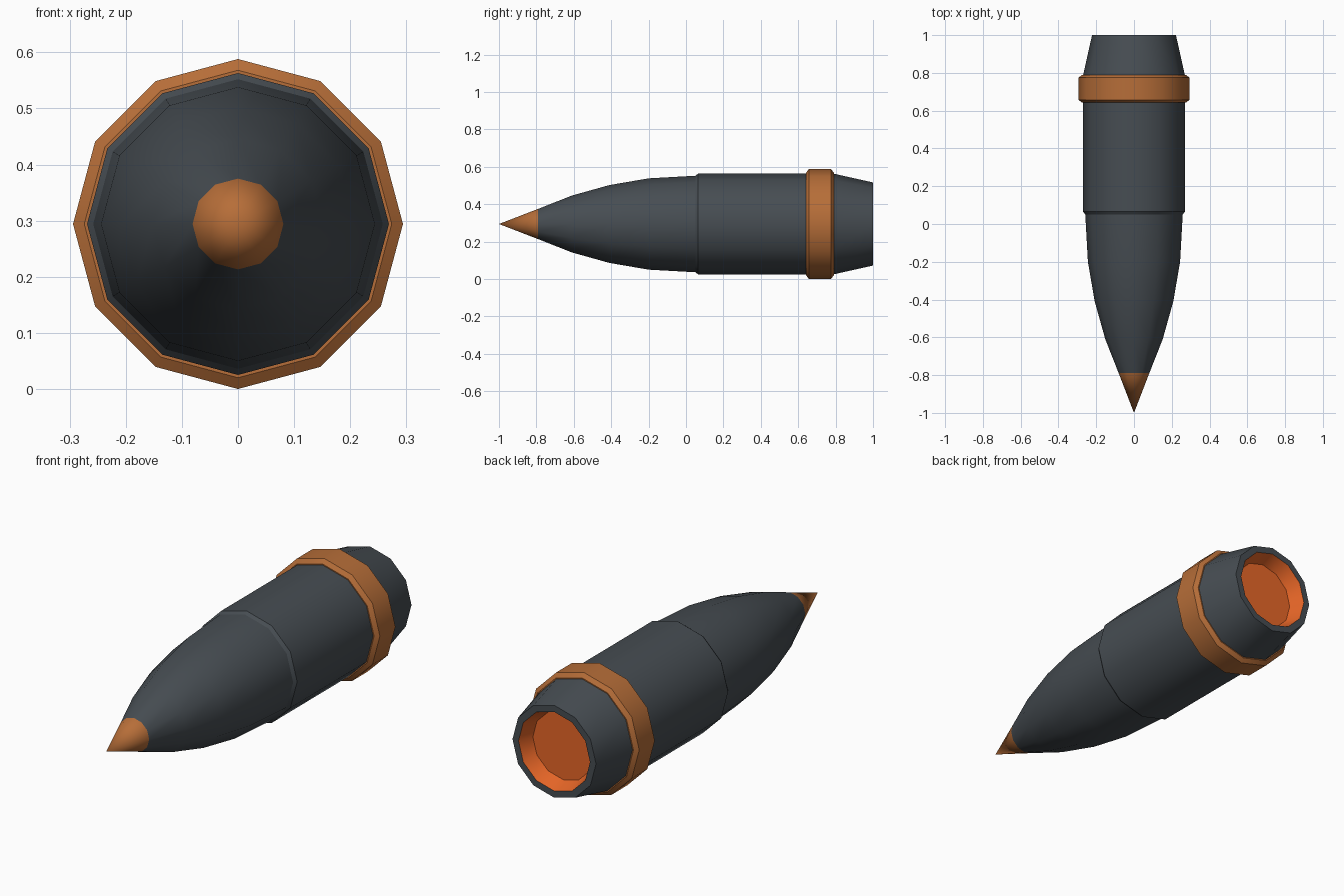
import bpy
import bmesh
from math import cos, sin, pi, radians

SIDES = 12
AXIS_HEIGHT = 0.294

old = bpy.data.objects.get("Cube")
if old:
    bpy.data.objects.remove(old, do_unlink=True)


def make_material(name, colour):
    mat = bpy.data.materials.new(name)
    mat.use_nodes = True
    mat.diffuse_color = (*colour, 1)
    mat.node_tree.nodes["Principled BSDF"].inputs["Base Color"].default_value = (*colour, 1)
    return mat


def lathe(name, profile, mat, closed=False):
    """Spin (y, radius) points, listed front to back, about the long axis."""
    bm = bmesh.new()
    rings = []
    for y, r in profile:
        if r == 0:
            rings.append([bm.verts.new((0, y, 0))] * SIDES)
        else:
            angles = [2 * pi * k / SIDES for k in range(SIDES)]
            rings.append([bm.verts.new((r * cos(a), y, r * sin(a))) for a in angles])
    if closed:
        rings.append(rings[0])
    for front, back in zip(rings, rings[1:]):
        for k in range(SIDES):
            n = (k + 1) % SIDES
            # dict keeps order and drops the repeated pole vertex
            bm.faces.new(list(dict.fromkeys((front[k], back[k], back[n], front[n]))))
    mesh = bpy.data.meshes.new(name)
    bm.to_mesh(mesh)
    bm.free()
    mesh.materials.append(mat)
    obj = bpy.data.objects.new(name, mesh)
    obj.location.z = AXIS_HEIGHT
    bpy.context.collection.objects.link(obj)
    bpy.ops.object.select_all(action="DESELECT")
    obj.select_set(True)
    bpy.context.view_layer.objects.active = obj
    bpy.ops.object.shade_smooth_by_angle(angle=radians(32))
    return obj


steel = make_material("dark steel", (0.062, 0.074, 0.085))
copper = make_material("copper", (0.47, 0.155, 0.04))
orange = make_material("glowing orange", (0.9, 0.15, 0.023))

# Pointed tip and curved nose
lathe("tip", [(-1, 0), (-0.79, 0.081)], copper)
lathe("nose", [(-0.79, 0.081), (-0.61, 0.152), (-0.41, 0.208),
               (-0.2, 0.244), (0.05, 0.258)], steel)

# Straight casing with a small chamfered shoulder
lathe("casing", [(0.05, 0.258), (0.065, 0.269), (0.79, 0.269)], steel)

# Raised drive band
lathe("drive_band", [(0.642, 0.268), (0.642, 0.274), (0.657, 0.294),
                     (0.775, 0.294), (0.79, 0.274), (0.79, 0.268)], copper, closed=True)

# Tapered tail with a flat rim, and the recess inside it
lathe("tail", [(0.79, 0.269), (1, 0.222), (1, 0.19)], steel)
lathe("tail_recess", [(1, 0.19), (0.93, 0.163), (0.93, 0)], orange)
